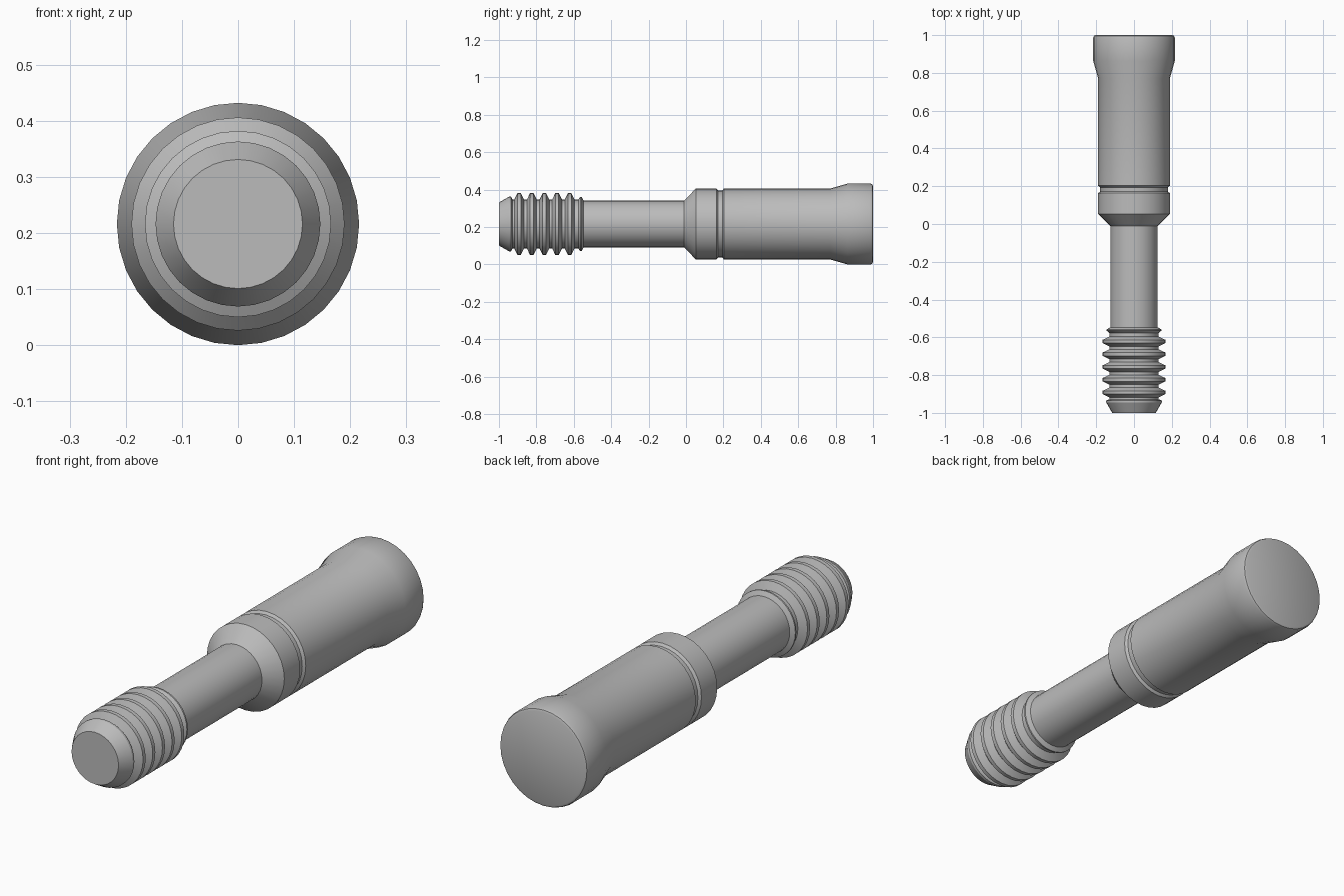
import bpy
import bmesh
import math

cube = bpy.data.objects.get("Cube")
if cube:
    bpy.data.objects.remove(cube, do_unlink=True)

SIDES = 32
AXIS_Z = 0.216

steel = bpy.data.materials.new("grey steel")
steel.use_nodes = True
GREY = (0.5, 0.5, 0.5, 1.0)
steel.diffuse_color = GREY
steel.node_tree.nodes["Principled BSDF"].inputs["Base Color"].default_value = GREY


def lathe(name, profile, cap_front=False, cap_back=False):
    """Turn a list of (y, radius) points around the long axis."""
    bm = bmesh.new()
    rings = []
    for y, r in profile:
        angles = [2 * math.pi * i / SIDES for i in range(SIDES)]
        rings.append([bm.verts.new((r * math.sin(a), y, AXIS_Z + r * math.cos(a)))
                      for a in angles])
    for a, b in zip(rings, rings[1:]):
        for i in range(SIDES):
            j = (i + 1) % SIDES
            bm.faces.new((a[i], b[i], b[j], a[j]))
    if cap_front:
        bm.faces.new(rings[0])
    if cap_back:
        bm.faces.new(rings[-1][::-1])
    # Faces wind outwards along +y, so make every normal point out
    bm.normal_update()
    for f in bm.faces:
        c = f.calc_center_median()
        out = c.copy()
        out.y = 0
        out.z -= AXIS_Z
        if out.length < 0.01:
            out.y = c.y
        if f.normal.dot(out) < 0:
            f.normal_flip()
    mesh = bpy.data.meshes.new(name)
    bm.to_mesh(mesh)
    bm.free()
    mesh.materials.append(steel)
    obj = bpy.data.objects.new(name, mesh)
    bpy.context.collection.objects.link(obj)
    bpy.ops.object.select_all(action="DESELECT")
    obj.select_set(True)
    bpy.context.view_layer.objects.active = obj
    bpy.ops.object.shade_smooth_by_angle(angle=math.radians(25))
    return obj


# Threaded end: tapered nose, five flat-topped ridges, half-height run-out ridge
ROOT, CREST, PITCH = 0.131, 0.166, 0.0675
thread = [(-1.0, 0.115), (-0.945, 0.147), (-0.935, 0.147), (-0.928, ROOT)]
for k in range(5):
    mid = -0.892 + k * PITCH
    thread += [(mid - 0.026, ROOT), (mid - 0.009, CREST),
               (mid + 0.009, CREST), (mid + 0.026, ROOT)]
thread += [(-0.576, ROOT), (-0.565, 0.145), (-0.558, 0.145), (-0.547, 0.125)]
lathe("threaded_end", thread, cap_front=True)

# Plain shank
lathe("shank", [(-0.547, 0.125), (-0.01, 0.125)])

# Collar with conical shoulder
lathe("collar", [(-0.01, 0.125), (0.053, 0.19), (0.163, 0.19)])

# Narrow groove between collar and body
lathe("groove", [(0.163, 0.19), (0.172, 0.179), (0.194, 0.179), (0.203, 0.19)])

# Body flaring out to the head, with a small rounded rim
lathe("body_and_head", [(0.203, 0.19), (0.772, 0.19), (0.863, 0.216), (0.986, 0.216),
                        (0.996, 0.212), (1.0, 0.203)], cap_back=True)
